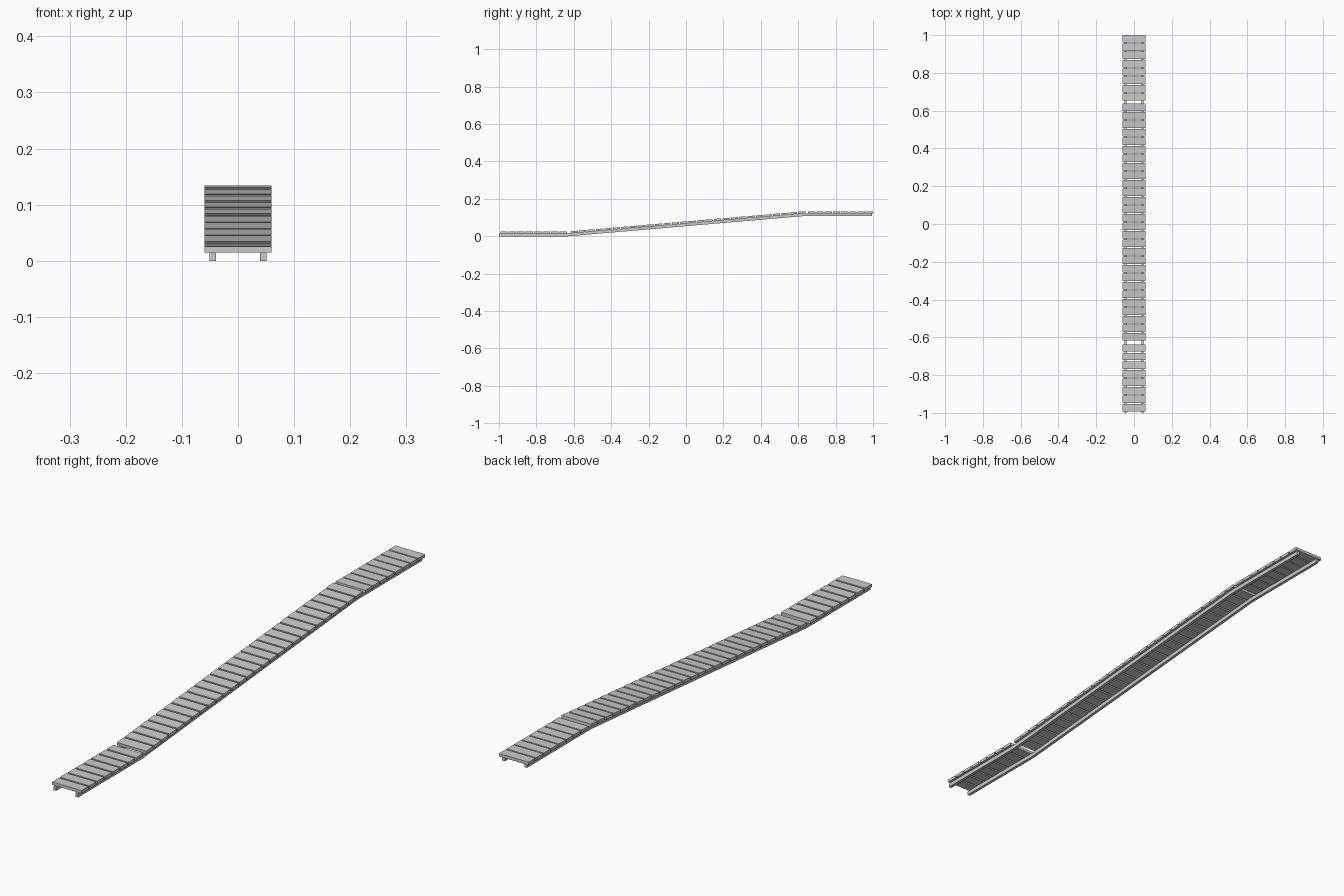
import bpy, bmesh
from math import atan2, cos, sin
from mathutils import Matrix, Vector

if "Cube" in bpy.data.objects:
    bpy.data.objects.remove(bpy.data.objects["Cube"])

RAIL_H, PLANK_H, PLANK_W = 0.0143, 0.011, 0.039
RISE = 0.107
BEND_LOW, BEND_HIGH = -0.63, 0.62
angle = atan2(RISE, BEND_HIGH - BEND_LOW)


def make_object(name, bm):
    bmesh.ops.recalc_face_normals(bm, faces=bm.faces)
    mesh = bpy.data.meshes.new(name)
    bm.to_mesh(mesh)
    bm.free()
    ob = bpy.data.objects.new(name, mesh)
    bpy.context.collection.objects.link(ob)
    return ob


def rail(name, x):
    # Square beam following the bent walkway path
    path = [(-1.0, 0), (BEND_LOW, 0), (BEND_HIGH, RISE), (0.995, RISE)]
    outline = path + [(y, z + RAIL_H) for y, z in reversed(path)]
    bm = bmesh.new()
    face = bm.faces.new([bm.verts.new((x - 0.0055, y, z)) for y, z in outline])
    ext = bmesh.ops.extrude_face_region(bm, geom=[face])
    verts = [v for v in ext["geom"] if isinstance(v, bmesh.types.BMVert)]
    bmesh.ops.translate(bm, verts=verts, vec=(0.011, 0, 0))
    return make_object(name, bm)


def planks(name, start, end, count, z, tilt):
    # Evenly spaced boards along one straight stretch (start/end are y)
    length = (end - start) / cos(tilt)
    pitch = (length - PLANK_W) / (count - 1)
    along = Vector((0, cos(tilt), sin(tilt)))
    up = Vector((0, -sin(tilt), cos(tilt)))
    bm = bmesh.new()
    for i in range(count):
        d = PLANK_W / 2 + i * pitch
        centre = Vector((0, start, z)) + along * d + up * (PLANK_H / 2)
        mat = (Matrix.Translation(centre) @ Matrix.Rotation(tilt, 4, 'X')
               @ Matrix.Diagonal((0.12, PLANK_W, PLANK_H, 1)))
        bmesh.ops.create_cube(bm, size=1, matrix=mat)
    return make_object(name, bm)


# Two supporting rails
rail("left_rail", -0.045)
rail("right_rail", 0.045)

# Deck boards: lower landing, ramp, upper landing
RAMP_START = -0.616
ramp_z = RAIL_H + (RAMP_START - BEND_LOW) * RISE / (BEND_HIGH - BEND_LOW)
planks("lower_planks", -0.993, -0.637, 8, RAIL_H, 0)
planks("ramp_planks", RAMP_START, 0.639, 28, ramp_z, angle)
planks("upper_planks", 0.653, 1.0, 8, RAIL_H + RISE, 0)
